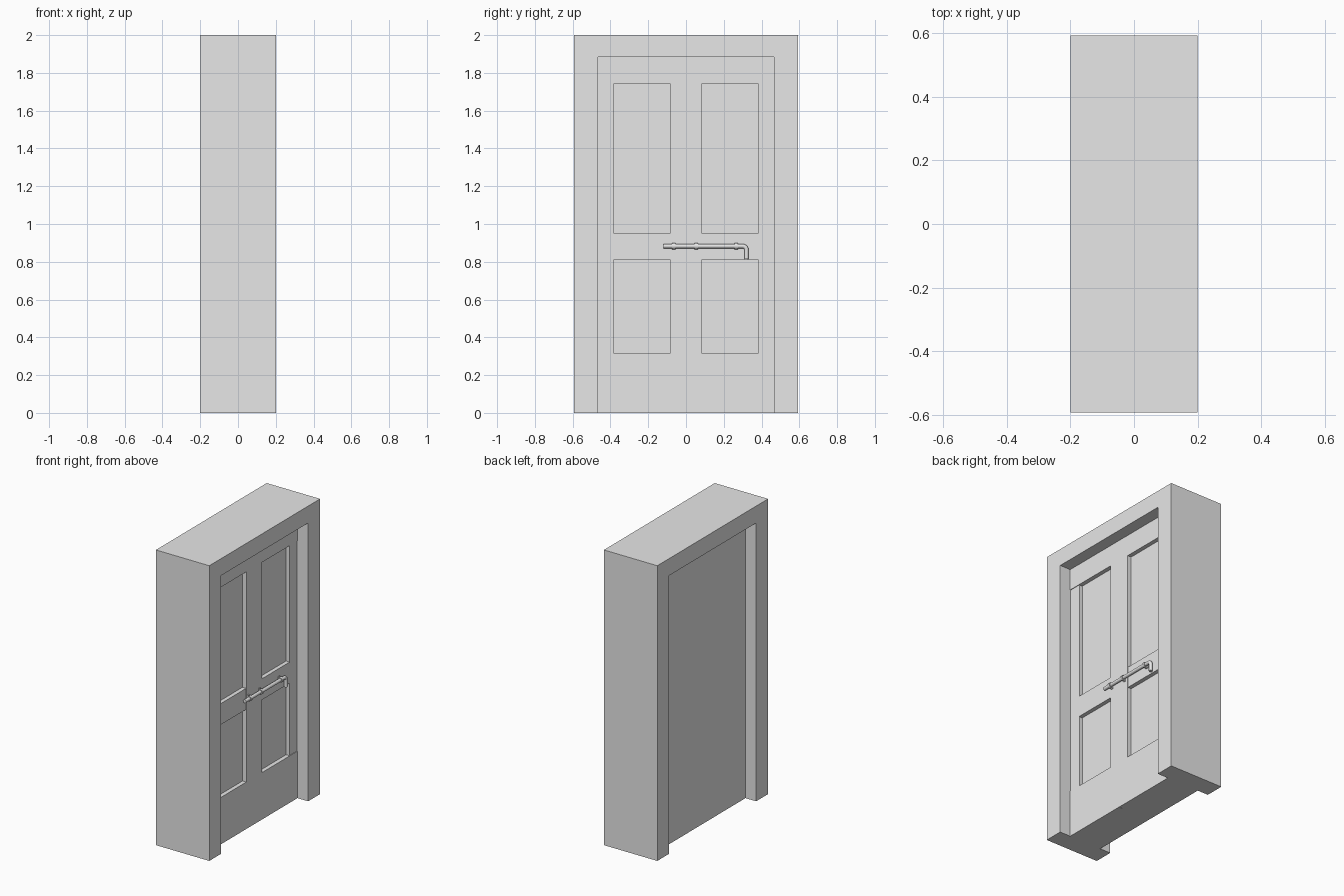
import bpy
import bmesh
import math

old = bpy.data.objects.get("Cube")
if old:
    bpy.data.objects.remove(old)

# One plain grey for everything
grey = bpy.data.materials.new("plain grey")
grey.use_nodes = True
colour = (0.8, 0.8, 0.8, 1)
grey.diffuse_color = colour
grey.node_tree.nodes["Principled BSDF"].inputs["Base Color"].default_value = colour


def add_object(name, data):
    data.materials.append(grey)
    obj = bpy.data.objects.new(name, data)
    bpy.context.collection.objects.link(obj)
    return obj


def slab(name, outline, x0, x1):
    """Extrude a (y, z) outline from x0 to x1."""
    bm = bmesh.new()
    face = bm.faces.new([bm.verts.new((x0, y, z)) for y, z in outline])
    extruded = bmesh.ops.extrude_face_region(bm, geom=[face])["geom"]
    verts = [g for g in extruded if isinstance(g, bmesh.types.BMVert)]
    bmesh.ops.translate(bm, verts=verts, vec=(x1 - x0, 0, 0))
    bmesh.ops.recalc_face_normals(bm, faces=bm.faces)
    mesh = bpy.data.meshes.new(name)
    bm.to_mesh(mesh)
    bm.free()
    return add_object(name, mesh)


def board(name, side, y0, y1, z0, z1, x0, x1):
    """Box on one side of the centre seam."""
    a, b = side * y0, side * y1
    return slab(name, [(a, z0), (b, z0), (b, z1), (a, z1)], x0, x1)


# Deep frame around the opening
HALF, OPEN, HEAD = 0.593, 0.465, 1.885
slab("door_frame", [(-HALF, 0), (-OPEN, 0), (-OPEN, HEAD), (OPEN, HEAD),
                    (OPEN, 0), (HALF, 0), (HALF, 2), (-HALF, 2)], -0.2, 0.2)

# Two leaves: flat back, raised stiles and rails around sunken panels
BACK, PANEL, FACE = -0.12, 0.092, 0.12
SEAM, INNER, OUTER = 0.001, 0.083, 0.383
for side, label in ((-1, "right"), (1, "left")):
    board(label + "_leaf_panel", side, 0, OPEN, 0, HEAD, BACK, PANEL)
    board(label + "_bottom_rail", side, SEAM, OPEN, 0, 0.318, PANEL, FACE)
    board(label + "_top_rail", side, SEAM, OPEN, 1.742, HEAD, PANEL, FACE)
    board(label + "_inner_stile", side, SEAM, INNER, 0.318, 1.742, PANEL, FACE)
    board(label + "_outer_stile", side, OUTER, OPEN, 0.318, 1.742, PANEL, FACE - 0.004)
    board(label + "_lock_rail", side, INNER, OUTER, 0.81, 0.953, PANEL, FACE - 0.001)

# Sliding bolt with a turned-down handle
BOLT_X, BOLT_Z, BEND = 0.135, 0.883, 0.02
path = [(BOLT_X, -0.12, BOLT_Z)]
for i in range(7):
    a = math.pi / 2 * i / 6
    path.append((BOLT_X, 0.3 + BEND * math.sin(a), BOLT_Z - BEND + BEND * math.cos(a)))
path.append((BOLT_X, 0.32, 0.815))

curve = bpy.data.curves.new("bolt_rod", "CURVE")
curve.dimensions = "3D"
curve.bevel_depth = 0.012
curve.bevel_resolution = 3
curve.use_fill_caps = True
spline = curve.splines.new("POLY")
spline.points.add(len(path) - 1)
for point, co in zip(spline.points, path):
    point.co = (*co, 1)
add_object("bolt_rod", curve)

# Collars holding the bolt, each on a small foot plate
for n, y in enumerate((-0.065, 0.055, 0.265)):
    bpy.ops.mesh.primitive_cylinder_add(vertices=20, radius=0.017, depth=0.018,
                                        location=(BOLT_X, y, BOLT_Z),
                                        rotation=(math.pi / 2, 0, 0))
    collar = bpy.context.object
    collar.name = f"bolt_collar_{n + 1}"
    collar.data.materials.append(grey)
    bpy.ops.object.shade_smooth_by_angle()
    board(f"bolt_foot_{n + 1}", 1, y - 0.009, y + 0.009,
          BOLT_Z - 0.02, BOLT_Z + 0.02, FACE - 0.004, FACE + 0.005)
